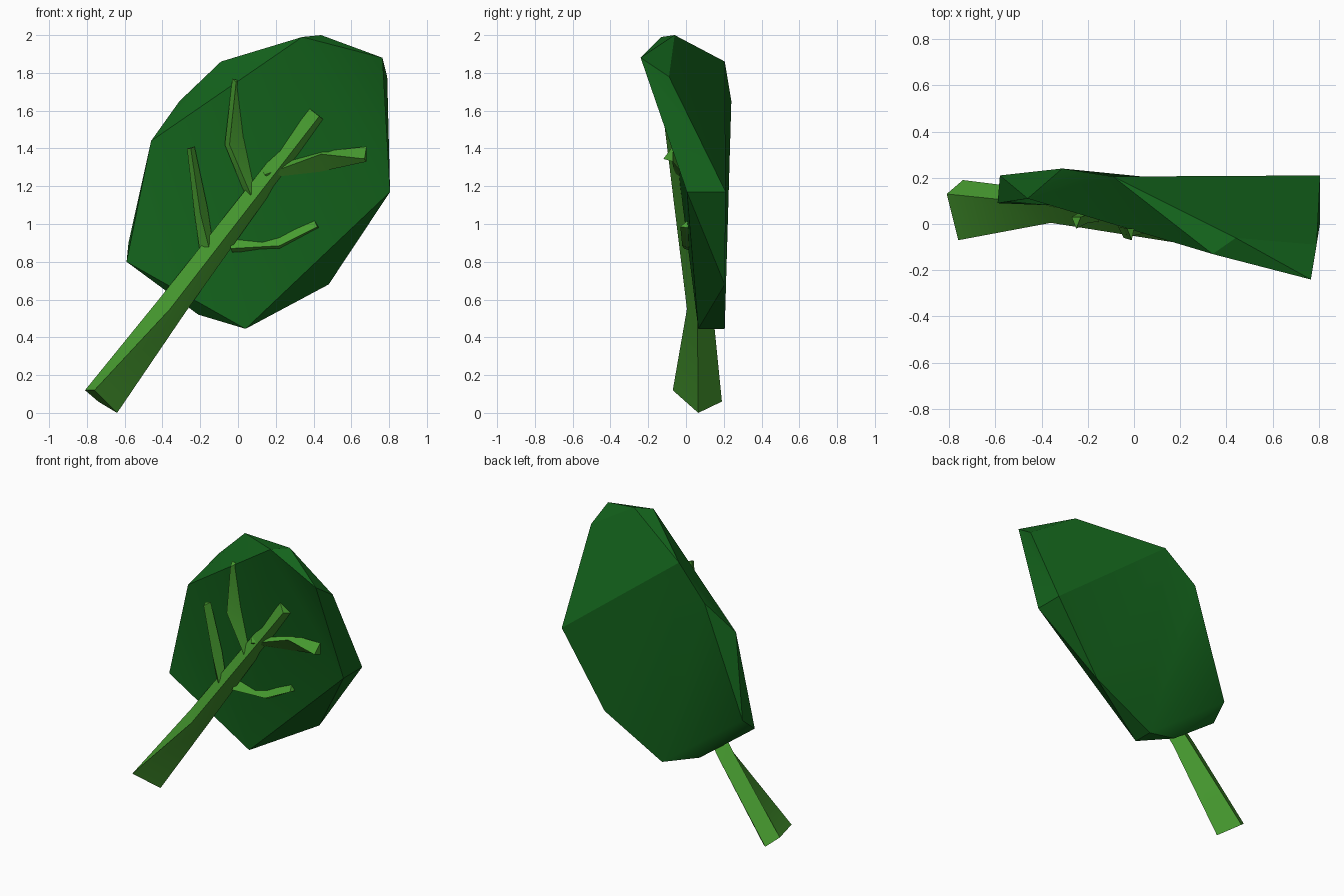
import bpy, bmesh, math

if "Cube" in bpy.data.objects:
    bpy.data.objects.remove(bpy.data.objects["Cube"])


def material(name, color):
    m = bpy.data.materials.new(name)
    m.diffuse_color = color
    m.use_nodes = True
    m.node_tree.nodes["Principled BSDF"].inputs["Base Color"].default_value = m.diffuse_color
    return m


def make_object(name, verts, faces, mat):
    bm = bmesh.new()
    vs = [bm.verts.new(v) for v in verts]
    for f in faces:
        bm.faces.new([vs[i] for i in f])
    bmesh.ops.recalc_face_normals(bm, faces=bm.faces)
    me = bpy.data.meshes.new(name)
    bm.to_mesh(me)
    bm.free()
    me.materials.append(mat)
    ob = bpy.data.objects.new(name, me)
    bpy.context.collection.objects.link(ob)
    bpy.ops.object.select_all(action='DESELECT')
    ob.select_set(True)
    bpy.context.view_layer.objects.active = ob
    bpy.ops.object.shade_smooth_by_angle(angle=math.radians(31))
    return ob


def loft(name, rings, mat):
    # Join equal-sized cross-sections and cap both ends
    n = len(rings[0])
    verts = [p for r in rings for p in r]
    faces = [list(range(n)), [len(verts) - n + i for i in range(n)]]
    for k in range(len(rings) - 1):
        for i in range(n):
            j = (i + 1) % n
            faces.append([k * n + i, k * n + j, (k + 1) * n + j, (k + 1) * n + i])
    return make_object(name, verts, faces, mat)


def vein(name, stations, mat):
    # Each station: left (x, z), ridge (x, z), right (x, z), ridge depth
    rings = [[(a[0], y + 0.05, a[1]), (r[0], y, r[1]), (b[0], y + 0.05, b[1])]
             for a, r, b, y in stations]
    return loft(name, rings, mat)


leaf_green = material("leaf_green", (0.007, 0.13, 0.012, 1))
stem_green = material("stem_green", (0.065, 0.34, 0.03, 1))

# Blade: front outline, back outline and a faceted rim between them
front = [(-.59, .09, .80), (-.46, .11, 1.44), (.34, -.13, 1.99),
         (.765, -.24, 1.88), (.805, .005, 1.17), (.04, .065, .445)]
back = [(-.58, .21, .90), (-.31, .24, 1.65), (-.09, .205, 1.86), (.44, -.06, 2.0),
        (.79, -.09, 1.78), (.805, .21, 1.17), (.48, .205, .68), (.04, .205, .445)]
low_corner = [(-.21, .15, .52)]
F = list(range(6))
B = list(range(6, 14))
M = 14
faces = [(F[0], F[1], F[5]), (F[1], F[2], F[5]), (F[2], F[4], F[5]), (F[2], F[3], F[4]),
         (B[0], B[1], B[7]), (B[1], B[2], B[7]), (B[2], B[6], B[7]), (B[2], B[5], B[6]),
         (B[2], B[3], B[5]), (B[3], B[4], B[5]),
         (F[0], B[0], F[1]), (F[1], B[0], B[1]), (F[1], B[1], B[2]), (F[1], B[2], F[2]),
         (F[2], B[2], B[3]), (F[2], B[3], F[3]), (F[3], B[3], B[4]), (F[3], B[4], B[5]),
         (F[3], B[5], F[4]), (F[4], B[5], B[6]), (F[4], B[6], F[5]), (F[5], B[6], B[7]),
         (F[5], B[7], M), (M, B[7], B[0]), (M, B[0], F[0]), (F[5], M, F[0])]
make_object("leaf_blade", front + back + low_corner, faces, leaf_green)

# Stem: four-sided, bent slightly where it meets the blade
loft("stem", [
    [(-.76, -.07, .12), (-.64, .065, 0), (-.74, .19, .06), (-.81, .13, .12)],
    [(-.36, .005, .55), (-.28, .06, .53), (-.34, .14, .56), (-.42, .09, .60)],
    [(.43, -.12, 1.57), (.45, -.07, 1.555), (.42, -.03, 1.58), (.38, -.08, 1.61)]], stem_green)

# Side veins
vein("upper_left_vein", [
    ((.04, 1.15), (.07, 1.15), (.10, 1.19), -.035),
    ((-.07, 1.42), (-.045, 1.42), (.03, 1.46), -.06),
    ((-.03, 1.77), (-.01, 1.75), (0, 1.76), -.07)], stem_green)
vein("lower_left_vein", [
    ((-.20, .84), (-.15, .86), (-.13, .88), .01),
    ((-.23, 1.05), (-.20, 1.06), (-.16, 1.08), .005),
    ((-.27, 1.40), (-.25, 1.40), (-.23, 1.41), -.02)], stem_green)
vein("lower_right_vein", [
    ((-.04, .91), (-.04, .87), (-.03, .85), -.01),
    ((.22, .96), (.22, .885), (.22, .865), -.02),
    ((.40, 1.03), (.42, .985), (.43, .98), -.03)], stem_green)
vein("upper_right_vein", [
    ((.12, 1.30), (.14, 1.26), (.20, 1.23), -.06),
    ((.45, 1.385), (.44, 1.37), (.45, 1.28), -.08),
    ((.68, 1.41), (.67, 1.345), (.68, 1.33), -.12)], stem_green)
